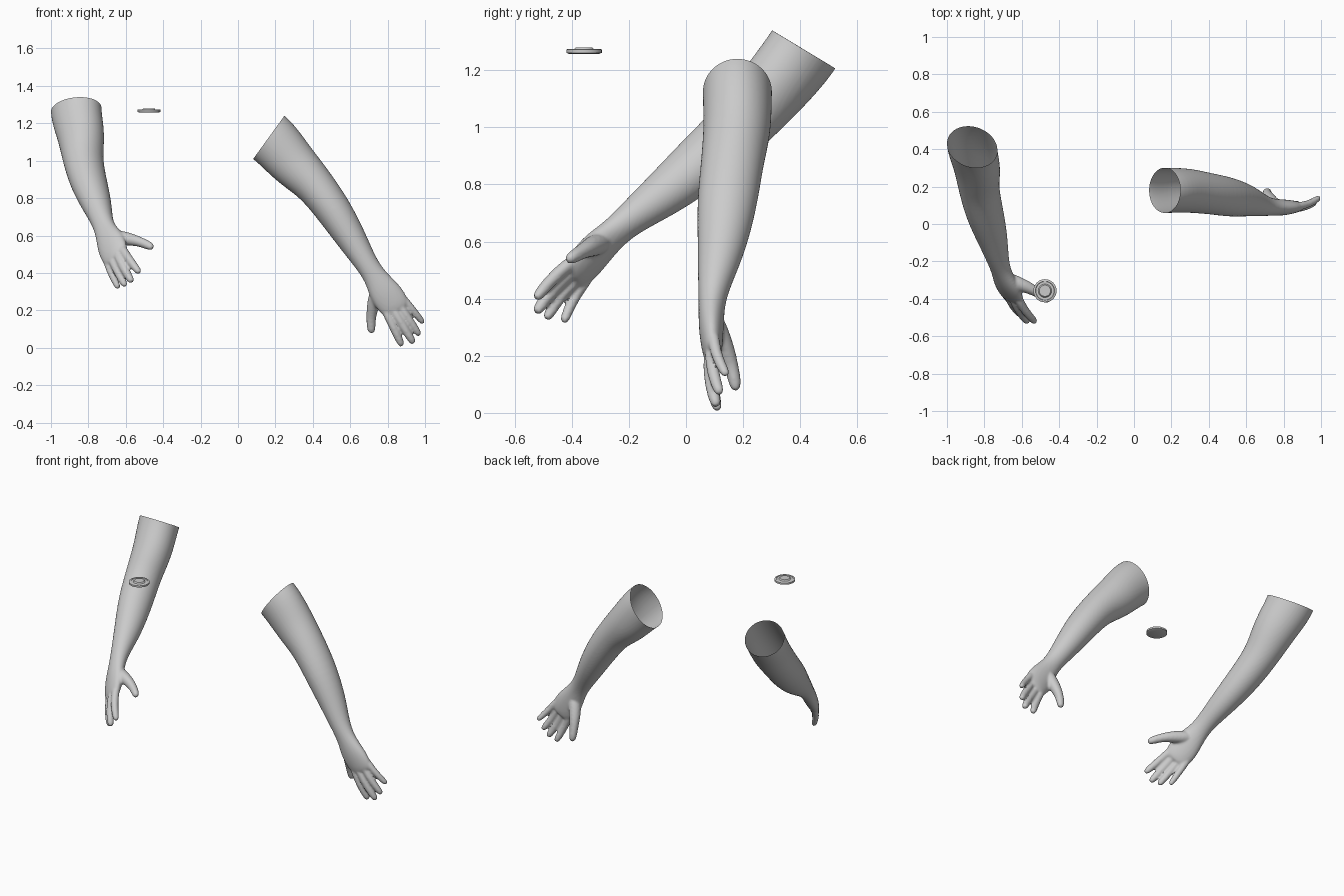
import bpy, bmesh, math
from mathutils import Vector, Matrix

if "Cube" in bpy.data.objects:
    bpy.data.objects.remove(bpy.data.objects["Cube"])


def material(name, value):
    mat = bpy.data.materials.new(name)
    mat.use_nodes = True
    colour = (value, value, value, 1)
    mat.diffuse_color = colour
    mat.node_tree.nodes["Principled BSDF"].inputs["Base Color"].default_value = colour
    return mat


grey = material("plain grey", 0.6)


def loft(bm, stations, sides=14):
    """Closed tube through (centre, half width, half depth) stations."""
    centres = [Vector(s[0]) for s in stations]
    rings = []
    for i, (_, width, depth) in enumerate(stations):
        tangent = (centres[min(i + 1, len(centres) - 1)] - centres[max(i - 1, 0)]).normalized()
        across = tangent.cross(Vector((0, 1, 0))).normalized()
        back = across.cross(tangent)
        ring = []
        for k in range(sides):
            a = math.tau * k / sides
            ring.append(bm.verts.new(centres[i] + across * width * math.cos(a) + back * depth * math.sin(a)))
        rings.append(ring)
    for low, high in zip(rings, rings[1:]):
        for k in range(sides):
            n = (k + 1) % sides
            bm.faces.new((low[k], low[n], high[n], high[k]))
    bm.faces.new(rings[0])
    bm.faces.new(rings[-1])


def finger(bm, base, tip, radius, bow):
    """Tapered digit, bowed a little at the middle joint."""
    base, tip = Vector(base), Vector(tip)
    shape = ((0, 1.05), (0.25, 1.05), (0.5, 1.0), (0.75, 0.95), (0.92, 0.85), (1, 0.55))
    stations = []
    for t, r in shape:
        p = base.lerp(tip, t) + Vector(bow) * math.sin(math.pi * t)
        stations.append((p, radius * r, radius * r))
    loft(bm, stations, 10)


# Left arm: sleeve-like tube from upper arm to knuckles
shoulder = Vector((0.165, 0.18, 1.125))
cut_normal = Vector((0.81, 0, -0.586))
bm = bmesh.new()
loft(bm, [
    (shoulder - cut_normal * 0.12, 0.15, 0.125),
    (shoulder - cut_normal * 0.05, 0.15, 0.125),
    (shoulder + cut_normal * 0.03, 0.147, 0.125),
    ((0.28, 0.18, 1.0), 0.135, 0.122),
    ((0.35, 0.17, 0.93), 0.122, 0.117),
    ((0.42, 0.16, 0.86), 0.107, 0.112),
    ((0.516, 0.143, 0.73), 0.1, 0.109),
    ((0.61, 0.125, 0.578), 0.083, 0.087),
    ((0.68, 0.1, 0.46), 0.063, 0.061),
    ((0.73, 0.09, 0.385), 0.06, 0.047),
    ((0.775, 0.088, 0.31), 0.085, 0.046),
    ((0.815, 0.09, 0.255), 0.09, 0.041),
    ((0.847, 0.092, 0.21), 0.08, 0.034),
    ((0.86, 0.094, 0.19), 0.068, 0.022),
])

# Four fingers and the thumb
thumb_tip, index_tip, pinky_tip = (0.715, 0.175, 0.075), (0.878, 0.113, 0.008), (0.993, 0.143, 0.13)
dorsal = (0, -0.012, 0)
finger(bm, (0.785, 0.09, 0.21), index_tip, 0.024, dorsal)
finger(bm, (0.82, 0.088, 0.22), (0.94, 0.108, 0.022), 0.025, dorsal)
finger(bm, (0.855, 0.09, 0.24), (0.972, 0.12, 0.065), 0.023, dorsal)
finger(bm, (0.87, 0.095, 0.28), pinky_tip, 0.021, dorsal)
loft(bm, [
    ((0.755, 0.095, 0.34), 0.035, 0.035),
    ((0.735, 0.115, 0.27), 0.042, 0.042),
    ((0.717, 0.145, 0.205), 0.033, 0.033),
    ((0.711, 0.162, 0.15), 0.026, 0.026),
    ((0.712, 0.172, 0.105), 0.026, 0.024),
    (thumb_tip, 0.015, 0.014),
], 10)
bmesh.ops.recalc_face_normals(bm, faces=bm.faces)
mesh = bpy.data.meshes.new("left_arm_cage")
bm.to_mesh(mesh)
bm.free()

# Fuse the tubes into one skin
cage = bpy.data.objects.new("left_arm_cage", mesh)
bpy.context.collection.objects.link(cage)
cage.modifiers.new("round", "SUBSURF").levels = 2
fuse = cage.modifiers.new("fuse", "REMESH")
fuse.mode = "VOXEL"
fuse.voxel_size = 0.007
relax = cage.modifiers.new("relax", "SMOOTH")
relax.factor = 0.5
relax.iterations = 6
graph = bpy.context.evaluated_depsgraph_get()
skin = bpy.data.meshes.new_from_object(cage.evaluated_get(graph))
bpy.data.objects.remove(cage)

# Cut the upper arm open
bm = bmesh.new()
bm.from_mesh(skin)
bmesh.ops.bisect_plane(bm, geom=bm.verts[:] + bm.edges[:] + bm.faces[:], plane_co=shoulder,
                       plane_no=cut_normal, clear_inner=True)
bm.to_mesh(skin)
bm.free()


def frame(root, thumb, index, pinky, hand):
    """Axes and origin of an arm from its landmarks."""
    root, thumb, index, pinky = map(Vector, (root, thumb, index, pinky))
    end = (index + pinky) / 2
    along = (end - root).normalized()
    across = pinky - thumb
    across = (across - along * across.dot(along)).normalized()
    axes = Matrix((along, across, along.cross(across) * hand)).transposed().to_4x4()
    return Matrix.Translation((root + end) / 2) @ axes


def finish(name, data):
    data.materials.clear()
    data.materials.append(grey)
    obj = bpy.data.objects.new(name, data)
    bpy.context.collection.objects.link(obj)
    bpy.ops.object.select_all(action="DESELECT")
    obj.select_set(True)
    bpy.context.view_layer.objects.active = obj
    bpy.ops.object.shade_smooth_by_angle(angle=math.radians(40))
    return obj


# Right arm: mirrored copy in its own pose
left_frame = frame(shoulder, thumb_tip, index_tip, pinky_tip, 1)
right_frame = frame((-0.865, 0.41, 1.27), (-0.46, -0.41, 0.545),
                    (-0.52, -0.525, 0.4), (-0.645, -0.425, 0.32), -1)
mirrored = skin.copy()
mirrored.transform(right_frame @ left_frame.inverted())
mirrored.flip_normals()
finish("left_arm", skin)
finish("right_arm", mirrored)

# Floating coin: lathed disc with a rim and raised centre
bm = bmesh.new()
profile = [(0, 0), (0.052, 0), (0.062, 0.004), (0.062, 0.015), (0.058, 0.018),
           (0.051, 0.018), (0.049, 0.015), (0.036, 0.015), (0.03, 0.022), (0, 0.022)]
points = [bm.verts.new((r, 0, z)) for r, z in profile]
edges = [bm.edges.new(pair) for pair in zip(points, points[1:])]
bmesh.ops.spin(bm, geom=points + edges, axis=(0, 0, 1), cent=(0, 0, 0), angle=math.tau, steps=32)
bmesh.ops.remove_doubles(bm, verts=bm.verts, dist=0.0005)
bmesh.ops.recalc_face_normals(bm, faces=bm.faces)
bmesh.ops.translate(bm, verts=bm.verts, vec=(-0.476, -0.357, 1.257))
coin = bpy.data.meshes.new("coin")
bm.to_mesh(coin)
bm.free()
finish("coin", coin)
